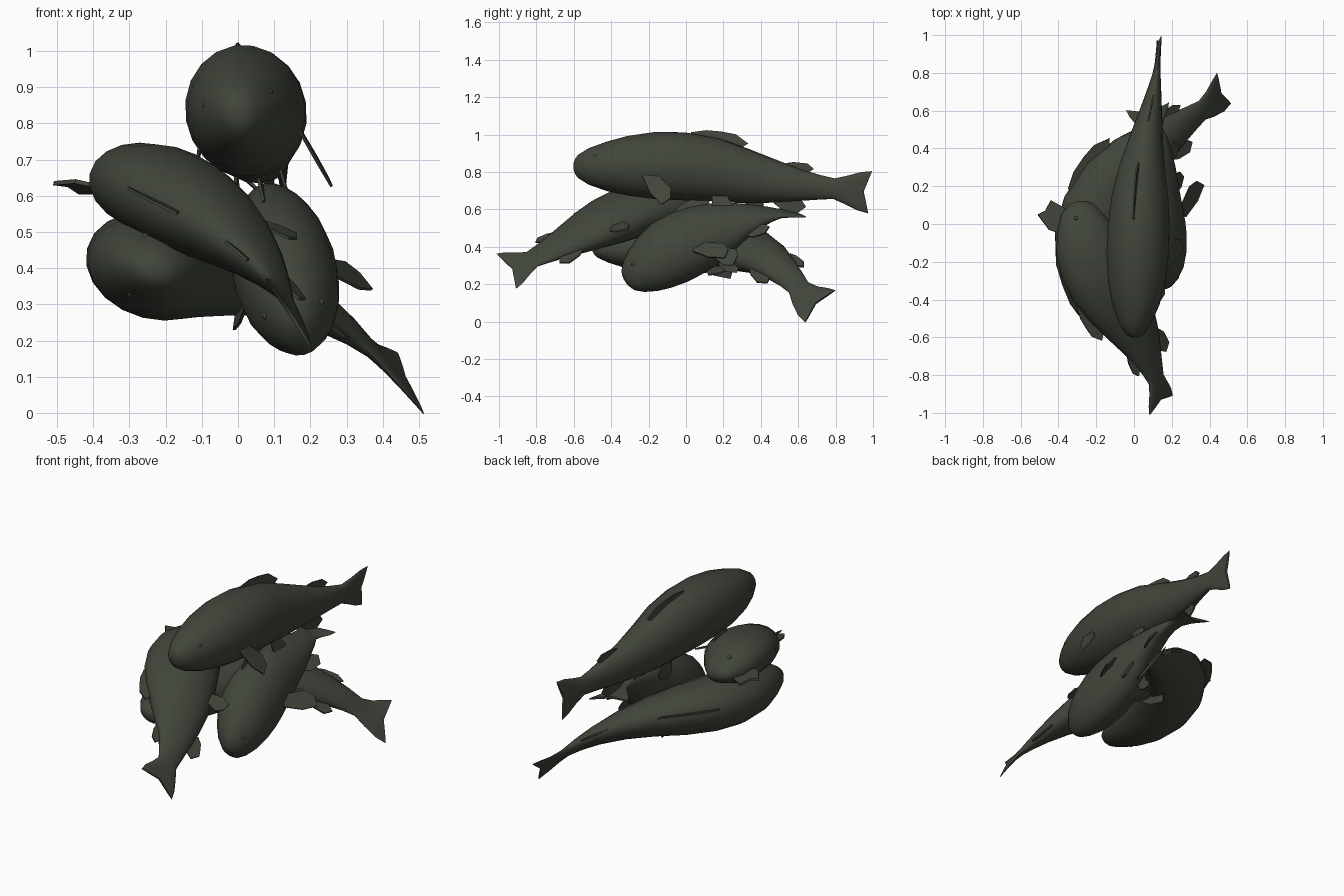
import bpy, bmesh, math
from mathutils import Vector, Matrix

if "Cube" in bpy.data.objects:
    bpy.data.objects.remove(bpy.data.objects["Cube"])

skin = bpy.data.materials.new("dark olive skin")
skin.diffuse_color = (0.052, 0.060, 0.043, 1)
skin.use_nodes = True
skin.node_tree.nodes["Principled BSDF"].inputs["Base Color"].default_value = skin.diffuse_color

# Body profile: position along spine, half height, half width (fractions of girth)
PROFILE = [(0, .12, .10), (.005, .23, .19), (.014, .34, .29), (.05, .54, .48), (.11, .73, .69),
           (.18, .88, .83), (.27, .99, .90), (.36, 1.0, .90), (.46, .94, .82), (.56, .81, .66),
           (.66, .64, .48), (.75, .47, .32), (.82, .36, .20), (.87, .30, .12), (.91, .42, .08),
           (.95, .56, .06), (.985, .62, .04)]


def smooth_path(pts, n=12):
    """Catmull-Rom curve through the control points."""
    p = [Vector(q) for q in pts]
    p = [2 * p[0] - p[1]] + p + [2 * p[-1] - p[-2]]
    out = []
    for i in range(1, len(p) - 2):
        a, b, c, d = p[i - 1:i + 3]
        for k in range(n):
            t = k / n
            out.append(.5 * (2 * b + (c - a) * t + (2 * a - 5 * b + 4 * c - d) * t * t
                             + (3 * b - a - 3 * c + d) * t ** 3))
    return out + [p[-2]]


class Spine:
    def __init__(self, pts, ups):
        self.p = smooth_path(pts)
        self.ups = [Vector(u).normalized() for u in ups]
        self.d = [0]
        for a, b in zip(self.p, self.p[1:]):
            self.d.append(self.d[-1] + (b - a).length)
        self.length = self.d[-1]

    def at(self, t):
        s = min(max(t, 0), 1) * self.length
        i = max(k for k in range(len(self.p) - 1) if self.d[k] <= s + 1e-9)
        f = (s - self.d[i]) / (self.d[i + 1] - self.d[i])
        pos = self.p[i].lerp(self.p[i + 1], f)
        lo, hi = max(i - 2, 0), min(i + 3, len(self.p) - 1)
        tan = (self.p[hi] - self.p[lo]).normalized()
        u = min(max(t, 0), 1) * (len(self.ups) - 1)
        j = min(int(u), len(self.ups) - 2)
        up = self.ups[j].lerp(self.ups[j + 1], u - j)
        up = (up - tan * up.dot(tan)).normalized()
        return pos, tan, up, tan.cross(up)


def half_size(t, girth):
    for a, b in zip(PROFILE, PROFILE[1:]):
        if t <= b[0]:
            f = (t - a[0]) / (b[0] - a[0])
            return [girth * (a[k] + (b[k] - a[k]) * f) for k in (1, 2)]
    return [girth * v for v in PROFILE[-1][1:]]


def plate(bm, pts, thick=.008):
    """Thin solid plate through an outline."""
    n = (pts[1] - pts[0]).cross(pts[-1] - pts[0]).normalized() * thick / 2
    a = [bm.verts.new(p + n) for p in pts]
    b = [bm.verts.new(p - n) for p in pts]
    bm.faces.new(a)
    bm.faces.new(b[::-1])
    for i in range(len(pts)):
        j = (i + 1) % len(pts)
        bm.faces.new((a[j], a[i], b[i], b[j]))


def fish(name, pts, ups, girth, pectorals=(1, -1), pelvics=(1, -1), pect_at=.25, droop=.75,
         wide=1.0, sides=20):
    sp = Spine(pts, ups)
    bm = bmesh.new()
    # Body and notched tail lofted in one skin
    rings = []
    for t, h, w in PROFILE:
        pos, tan, up, side = sp.at(t)
        fork = max(0, (t - .87) / .115)
        ring = []
        for k in range(sides):
            a = 2 * math.pi * k / sides
            c, s = math.cos(a), math.sin(a)
            shift = fork * (abs(c) - .75) * .035
            ring.append(bm.verts.new(pos + up * c * h * girth + side * s * w * girth * wide + tan * shift))
        rings.append(ring)
    for r, q in zip(rings, rings[1:]):
        for k in range(sides):
            j = (k + 1) % sides
            bm.faces.new((r[k], r[j], q[j], q[k]))
    bm.faces.new(rings[0][::-1])
    end = rings[-1]
    bm.faces.new((end[0], end[1], end[-1]))
    half = sides // 2
    for k in range(1, half - 1):
        bm.faces.new((end[k], end[k + 1], end[-k - 1], end[-k]))
    bm.faces.new((end[half - 1], end[half], end[half + 1]))

    # Fins along the back and belly: start, end, height, direction
    for t0, t1, tall, sign in [(.38, .53, .045, 1), (.70, .77, .035, 1), (.68, .76, .06, -1)]:
        low, high = [], []
        for k in range(5):
            f = k / 4
            pos, tan, up, side = sp.at(t0 + (t1 - t0) * f)
            h = half_size(t0 + (t1 - t0) * f, girth)[0]
            low.append(pos + up * sign * (h - .02))
            rag = (.1, .6, .8, 1.0, .45)[k]
            high.append(pos + up * sign * (h + tall * rag) + tan * .04 * f)
        plate(bm, low + high[::-1])

    # Paired fins: pectoral behind the gills, pelvic under the belly
    for t, angle, size, which in [(pect_at, 115, .2, pectorals), (.50, 152, .11, pelvics)]:
        for sgn in which:
            pos, tan, up, side = sp.at(t)
            h, w = half_size(t, girth)
            a = math.radians(angle)
            out = up * math.cos(a) * h + side * sgn * math.sin(a) * w * wide
            root = pos + out * .93
            away = (out.normalized() * .35 - up * droop + tan * .55).normalized()
            across = (tan - away * tan.dot(away)).normalized()
            plate(bm, [root - across * .035, root + away * size * .55 - across * .05,
                       root + away * size - across * .03, root + away * size * .95 + across * .03,
                       root + away * size * .7 + across * .06, root + across * .035])
    # Eyes
    for sgn in (1, -1):
        pos, tan, up, side = sp.at(.075)
        h, w = half_size(.075, girth)
        e = pos + up * h * .35 + side * sgn * w * wide * .85
        bmesh.ops.create_icosphere(bm, subdivisions=2, radius=.012, matrix=Matrix.Translation(e))
    bmesh.ops.recalc_face_normals(bm, faces=bm.faces)
    me = bpy.data.meshes.new(name)
    bm.to_mesh(me)
    bm.free()
    me.materials.append(skin)
    ob = bpy.data.objects.new(name, me)
    bpy.context.collection.objects.link(ob)
    bpy.context.view_layer.objects.active = ob
    ob.select_set(True)
    bpy.ops.object.shade_smooth_by_angle(angle=math.radians(40))
    ob.select_set(False)
    return ob


# Top fish, lying along y
fish("top_fish",
     [(0, -.60, .83), (.01, -.4, .83), (.02, -.15, .835), (.03, .1, .82), (.05, .35, .77),
      (.09, .6, .73), (.12, .8, .71), (.135, 1.0, .69)],
     [(-.2, 0, 1), (-.15, 0, 1), (.1, 0, 1)], .184)

# Front fish, lying on its side, tail hanging toward the front
fish("front_fish",
     [(-.28, .12, .61), (-.27, 0, .625), (-.23, -.15, .62), (-.16, -.3, .585), (-.05, -.47, .51),
      (.05, -.65, .42), (.12, -.83, .33), (.145, -.97, .265)],
     [(-.9, -.2, .15), (-.9, -.45, .25), (-.7, -.5, .4), (-.4, -.5, .6)], .2, wide=.72,
     pectorals=(1,), pelvics=(-1,))

# Right fish, head low at the front, tail twisted flat
fish("right_fish",
     [(.17, -.32, .21), (.155, -.22, .28), (.13, -.06, .385), (.12, .1, .46), (.125, .27, .53),
      (.12, .42, .57), (.09, .53, .58), (.07, .63, .575)],
     [(-.2, -.5, .85), (-.3, -.4, .85), (-1, 0, .1)], .188, pect_at=.4, droop=.35, wide=.85)

# Bottom fish, curled under the pile with its tail down at the back
fish("bottom_fish",
     [(-.23, -.50, .39), (-.235, -.34, .40), (-.235, -.1, .405), (-.16, .13, .41), (-.02, .31, .39),
      (.14, .44, .33), (.29, .55, .24), (.42, .65, .13), (.485, .73, .075)],
     [(-.8, -.3, .2), (-.8, .2, .2), (-.5, .7, .4), (-.2, .7, .6)], .2, pectorals=(), wide=.82)

# Loose fin sticking out on the left
bm = bmesh.new()
plate(bm, [Vector(p) for p in [(-.36, -.06, .62), (-.45, -.03, .64), (-.51, .05, .635),
                               (-.47, .07, .63), (-.44, .125, .61), (-.36, .08, .61)]], .012)
me = bpy.data.meshes.new("left_fin")
bm.to_mesh(me)
bm.free()
me.materials.append(skin)
bpy.context.collection.objects.link(bpy.data.objects.new("left_fin", me))
